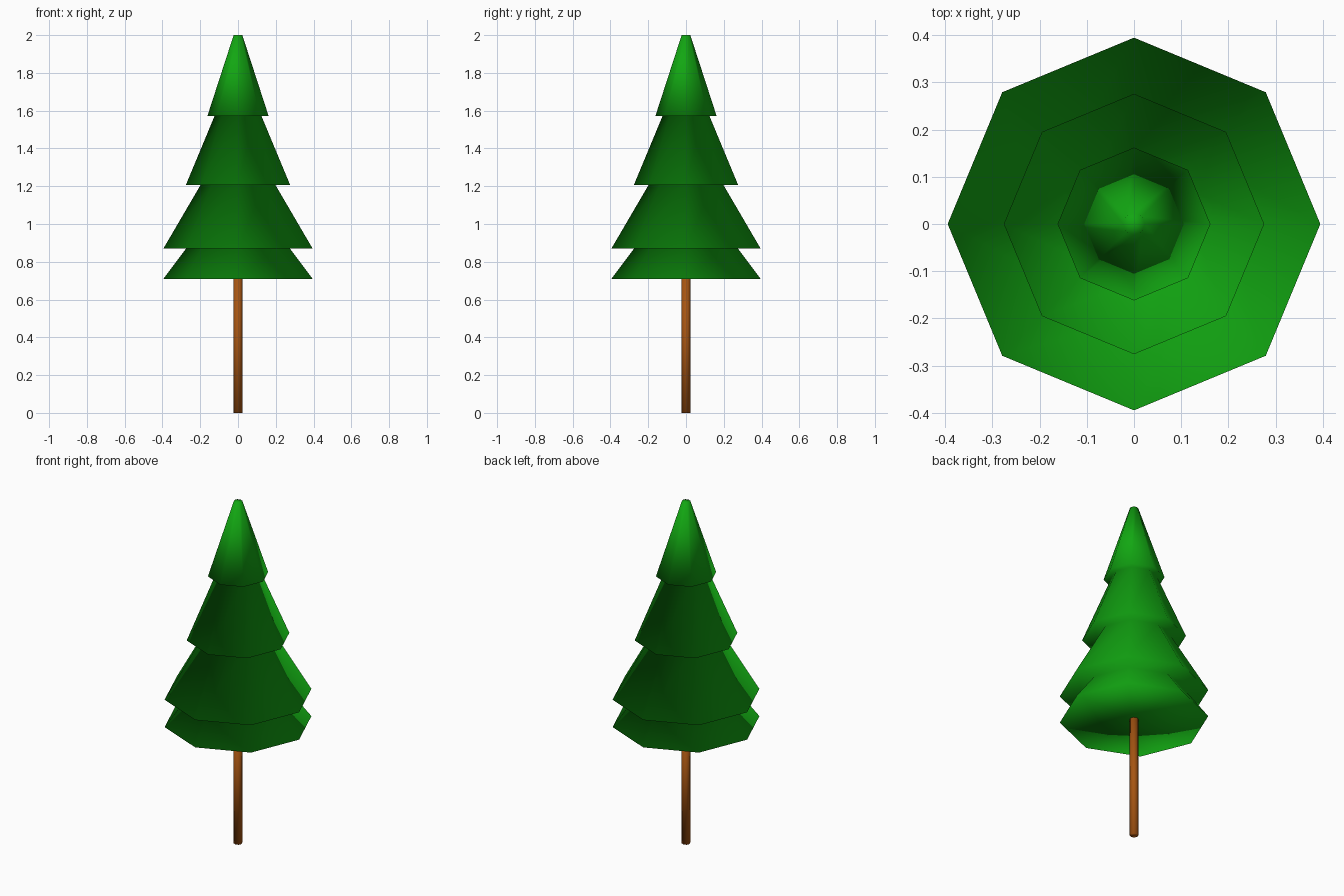
import bpy, bmesh, math

if "Cube" in bpy.data.objects:
    bpy.data.objects.remove(bpy.data.objects["Cube"])

SIDES = 8


def material(name, rgb):
    m = bpy.data.materials.new(name)
    m.diffuse_color = (*rgb, 1.0)
    m.use_nodes = True
    m.node_tree.nodes["Principled BSDF"].inputs["Base Color"].default_value = m.diffuse_color
    return m


def lathe(name, profile, mat):
    """Turn (radius, z) points, listed bottom to top, into a closed eight-sided solid."""
    bm = bmesh.new()
    rings = [[bm.verts.new((r * math.cos(i * math.tau / SIDES),
                            r * math.sin(i * math.tau / SIDES), z))
              for i in range(SIDES)] for r, z in profile]
    bottom = bm.verts.new((0, 0, profile[0][1]))
    top = bm.verts.new((0, 0, profile[-1][1]))
    for i in range(SIDES):
        j = (i + 1) % SIDES
        for a, b in zip(rings, rings[1:]):
            bm.faces.new((a[i], a[j], b[j], b[i]))
        bm.faces.new((bottom, rings[0][j], rings[0][i]))
        bm.faces.new((top, rings[-1][i], rings[-1][j]))
    for f in bm.faces:
        f.smooth = True
    mesh = bpy.data.meshes.new(name)
    bm.to_mesh(mesh)
    bm.free()
    mesh.materials.append(mat)
    obj = bpy.data.objects.new(name, mesh)
    bpy.context.collection.objects.link(obj)
    return obj


green = material("leaf green", (0.006, 0.38, 0.006))
brown = material("bark brown", (0.38, 0.09, 0.006))

# Thin bare trunk, just entering the foliage
lathe("trunk", [(0.023, 0.0), (0.023, 0.73)], brown)

# Four stacked skirts of foliage: each flares out, then narrows to the next
lathe("foliage", [(0.395, 0.71), (0.275, 0.87),
                  (0.395, 0.87), (0.198, 1.207),
                  (0.276, 1.207), (0.124, 1.572),
                  (0.162, 1.572), (0.023, 2.0)], green)
